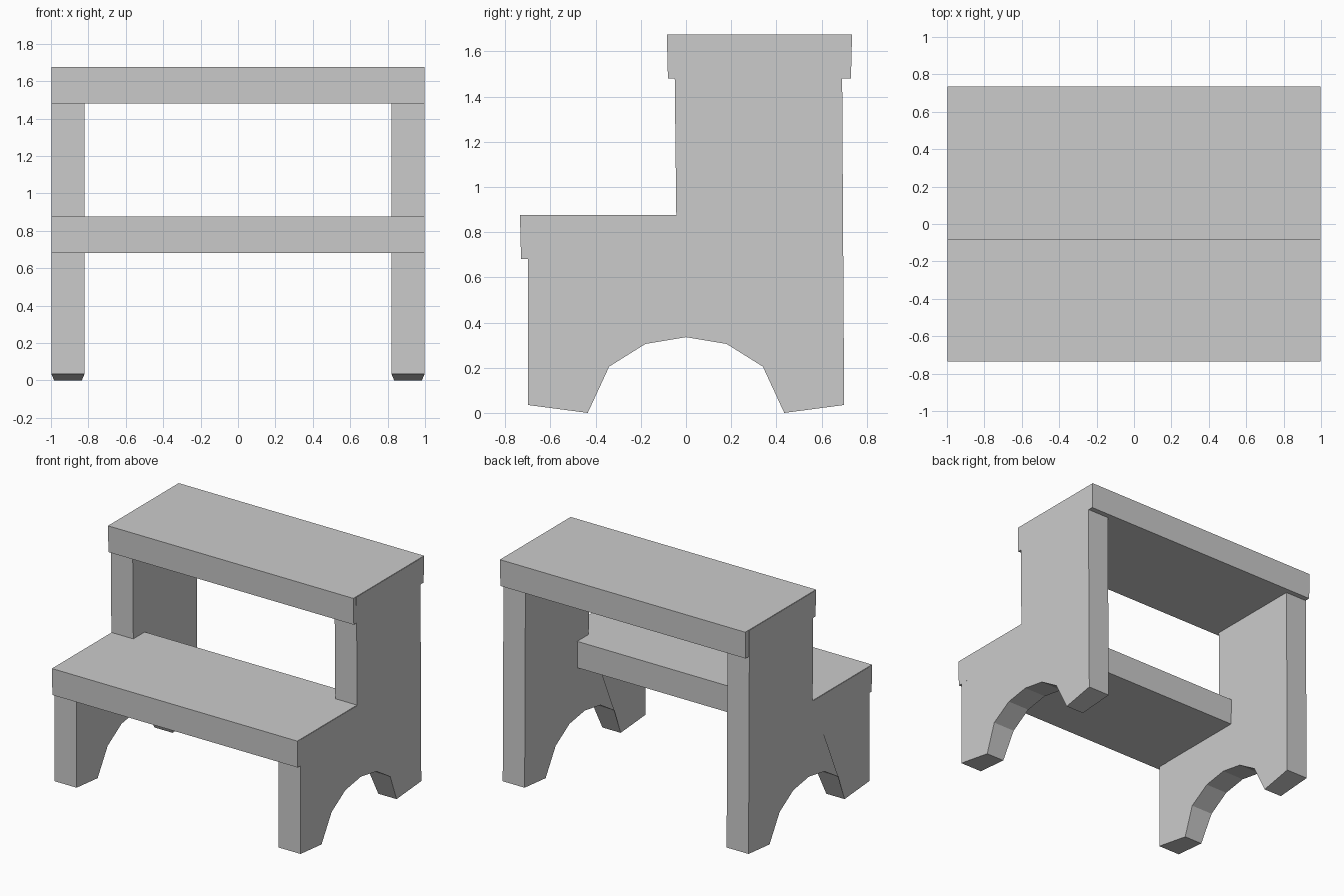
import bpy
import bmesh

# Remove the default cube only
cube = bpy.data.objects.get("Cube")
if cube:
    bpy.data.objects.remove(cube, do_unlink=True)

# Single plain grey finish
grey = bpy.data.materials.new("plain_grey")
grey.use_nodes = True
grey.diffuse_color = (0.6, 0.6, 0.6, 1)
grey.node_tree.nodes["Principled BSDF"].inputs["Base Color"].default_value = (0.6, 0.6, 0.6, 1)


def extrude_profile(name, profile, x0, x1):
    """Extrude a (y, z) outline along x into a closed solid."""
    bm = bmesh.new()
    face = bm.faces.new([bm.verts.new((x0, y, z)) for y, z in profile])
    new = bmesh.ops.extrude_face_region(bm, geom=[face])["geom"]
    verts = [v for v in new if isinstance(v, bmesh.types.BMVert)]
    bmesh.ops.translate(bm, verts=verts, vec=(x1 - x0, 0, 0))
    # Narrow the inner tips of the feet slightly
    mid = (x0 + x1) / 2
    for v in bm.verts:
        if v.co.z < 0.01:
            v.co.x += 0.015 if v.co.x < mid else -0.015
    bmesh.ops.recalc_face_normals(bm, faces=bm.faces)
    mesh = bpy.data.meshes.new(name)
    bm.to_mesh(mesh)
    bm.free()
    mesh.materials.append(grey)
    obj = bpy.data.objects.new(name, mesh)
    bpy.context.collection.objects.link(obj)
    return obj


# Side panels: stepped outline with a faceted arch between the feet
foot_and_arch = [(-0.70, 0.035), (-0.435, 0.0), (-0.34, 0.205), (-0.18, 0.305)]
mirrored = [(-y, z) for y, z in reversed(foot_and_arch)]
upper_step = [(0.69, 1.672), (-0.052, 1.672), (-0.043, 0.873), (-0.70, 0.873)]
side = foot_and_arch + [(0, 0.335)] + mirrored + upper_step
extrude_profile("left_side_panel", side, 0.82, 0.998)
extrude_profile("right_side_panel", side, -0.998, -0.82)


def tread(name, front, back, bottom, top):
    """Thick board whose front and back lean out a little at the top."""
    outline = [(front + 0.005, bottom), (back - 0.005, bottom), (back, top), (front, top)]
    return extrude_profile(name, outline, -0.996, 0.996)


# Treads
tread("lower_tread", -0.735, 0.09, 0.68, 0.876)
tread("upper_tread", -0.085, 0.735, 1.48, 1.675)
